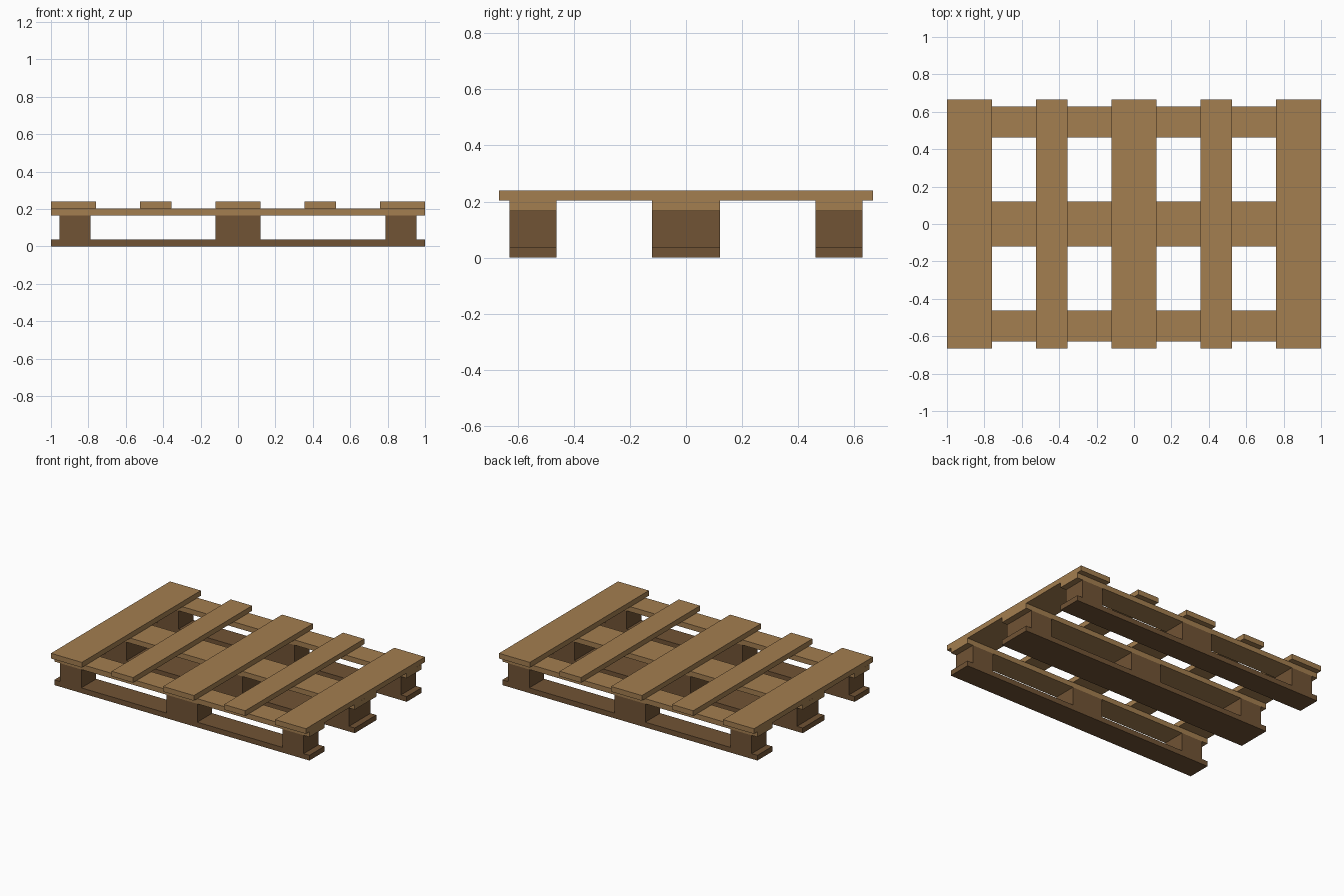
import bpy

if "Cube" in bpy.data.objects:
    bpy.data.objects.remove(bpy.data.objects["Cube"])


def material(name, color):
    m = bpy.data.materials.new(name)
    m.diffuse_color = color
    m.use_nodes = True
    m.node_tree.nodes["Principled BSDF"].inputs["Base Color"].default_value = m.diffuse_color
    return m


light = material("light_wood", (0.37, 0.21, 0.08, 1))
dark = material("dark_wood", (0.165, 0.087, 0.035, 1))


def box(name, x, y, z0, z1, sx, sy, mat):
    bpy.ops.mesh.primitive_cube_add(size=1, location=(x, y, (z0 + z1) / 2))
    ob = bpy.context.object
    ob.name = name
    ob.scale = (sx, sy, z1 - z0)
    bpy.ops.object.transform_apply(location=False, rotation=False, scale=True)
    ob.data.materials.append(mat)


WIDE, NARROW = 0.2417, 0.1667
Z = (0, 0.0367, 0.1667, 0.2033, 0.24)   # layer heights

# Three rows: bottom runner, blocks and stringer board
rows = (("front", -0.545, NARROW), ("middle", 0, WIDE), ("back", 0.545, NARROW))
columns = (("left", -0.872, NARROW), ("centre", 0, WIDE), ("right", 0.872, NARROW))
for row, y, sy in rows:
    box(f"{row}_bottom_runner", 0, y, Z[0], Z[1], 2, sy, dark)
    box(f"{row}_stringer_board", 0, y, Z[2], Z[3], 2, sy, light)
    for col, x, sx in columns:
        box(f"{row}_{col}_block", x, y, Z[1], Z[2], sx, sy, dark)

# Five deck boards across the top, alternating wide and narrow
for i, x in enumerate((-0.879, -0.44, 0, 0.44, 0.879)):
    box(f"deck_board_{i + 1}", x, 0, Z[3], Z[4], NARROW if i % 2 else WIDE, 1.3333, light)
